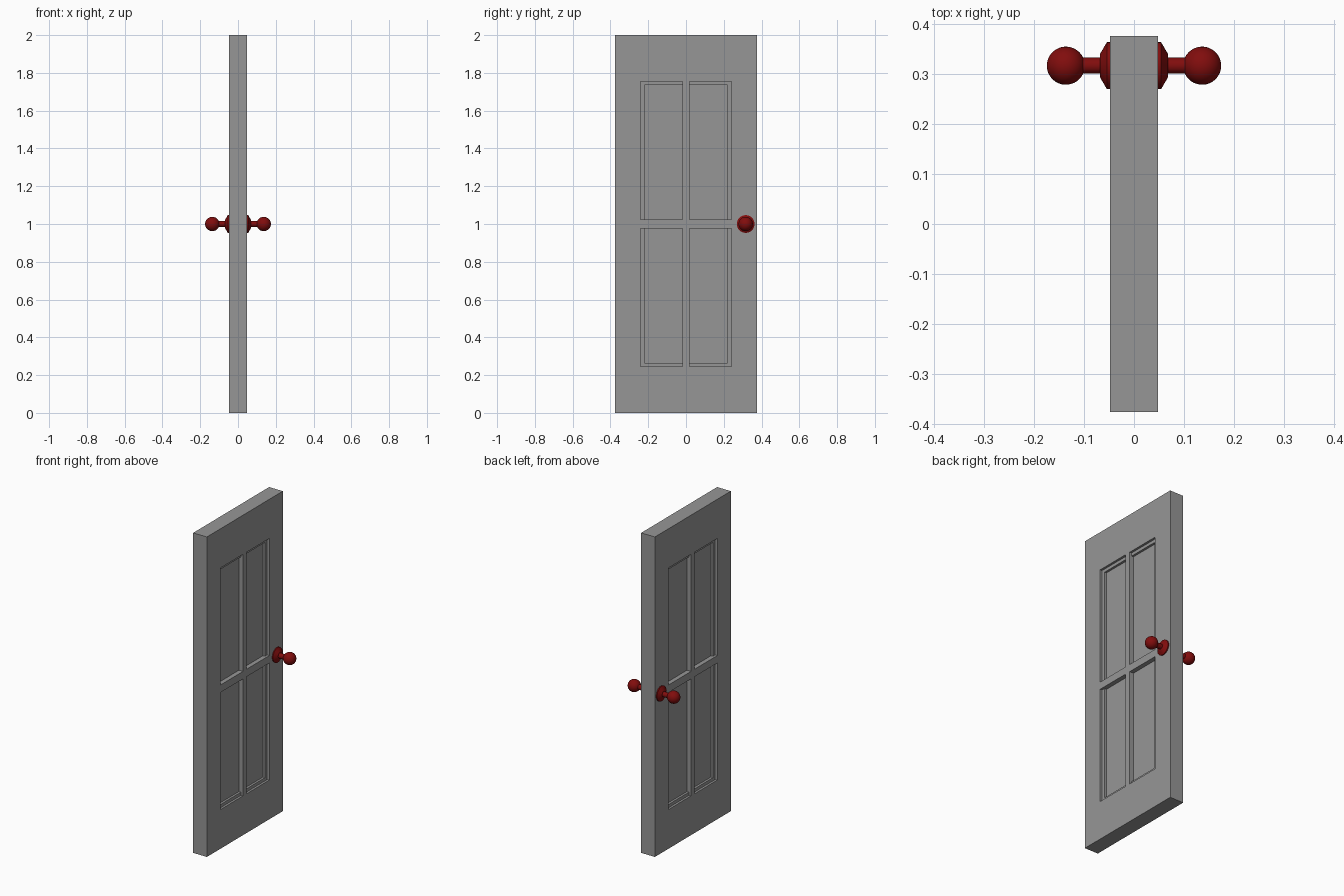
import bpy, bmesh, math
from mathutils import Matrix, Vector

if "Cube" in bpy.data.objects:
    bpy.data.objects.remove(bpy.data.objects["Cube"])

HALF_T, HALF_W, HEIGHT = 0.0475, 0.375, 2.0


def material(name, rgb):
    m = bpy.data.materials.new(name)
    m.diffuse_color = (*rgb, 1.0)
    m.use_nodes = True
    m.node_tree.nodes["Principled BSDF"].inputs["Base Color"].default_value = m.diffuse_color
    return m


grey = material("grey_paint", (0.305, 0.305, 0.305))
red = material("dark_red", (0.22, 0.004, 0.004))


def add_box(bm, lo, hi):
    lo, hi = Vector(lo), Vector(hi)
    mat = Matrix.Translation((lo + hi) / 2) @ Matrix.Diagonal((*(hi - lo), 1.0))
    bmesh.ops.create_cube(bm, size=1.0, matrix=mat)


def mesh_object(name, bm, mat):
    bmesh.ops.recalc_face_normals(bm, faces=bm.faces[:])
    me = bpy.data.meshes.new(name)
    bm.to_mesh(me)
    bm.free()
    ob = bpy.data.objects.new(name, me)
    bpy.context.collection.objects.link(ob)
    me.materials.append(mat)
    return ob


def panel_cutter(name, depth, edge_y, edge_z):
    """Eight boxes, one per panel on both faces of the door."""
    bm = bmesh.new()
    for sx in (-1, 1):
        for sy in (-1, 1):
            for sz in (-1, 1):
                xs = sorted((sx * (HALF_T - depth), sx * (HALF_T + 0.05)))
                ys = sorted((sy * 0.0185, sy * edge_y))
                zs = sorted((1 + sz * 0.0235, 1 + sz * edge_z))
                add_box(bm, (xs[0], ys[0], zs[0]), (xs[1], ys[1], zs[1]))
    ob = mesh_object(name, bm, grey)
    ob.hide_render = True
    return ob


# Door slab
bm = bmesh.new()
add_box(bm, (-HALF_T, -HALF_W, 0), (HALF_T, HALF_W, HEIGHT))
door = mesh_object("door_slab", bm, grey)

# Stepped panel recesses: shallow ledge, then deeper field
cutters = [panel_cutter("ledge_cutter", 0.014, 0.241, 0.755),
           panel_cutter("field_cutter", 0.028, 0.219, 0.735)]
for c in cutters:
    mod = door.modifiers.new(c.name, 'BOOLEAN')
    mod.operation = 'DIFFERENCE'
    mod.solver = 'EXACT'
    mod.object = c
bpy.context.view_layer.update()
deps = bpy.context.evaluated_depsgraph_get()
cut_mesh = bpy.data.meshes.new_from_object(door.evaluated_get(deps))
door.modifiers.clear()
door.data = cut_mesh
for c in cutters:
    bpy.data.objects.remove(c)

# Knob profile (distance from door face centre, radius): rose, neck, ball
R, CX, NECK = 0.038, 0.136, 0.016
profile = [(HALF_T - 0.002, 0.0), (HALF_T - 0.002, 0.047), (0.054, 0.047),
           (0.068, 0.023), (0.068, NECK)]
start = math.asin(NECK / R)
for i in range(17):
    a = start + (math.pi - start) * i / 16
    profile.append((CX - R * math.cos(a), R * math.sin(a) if i < 16 else 0.0))


def knob(name, side):
    bm = bmesh.new()
    vs = [bm.verts.new((side * x, r, 0)) for x, r in profile]
    es = [bm.edges.new(p) for p in zip(vs, vs[1:])]
    bmesh.ops.spin(bm, geom=vs + es, cent=(0, 0, 0), axis=(1, 0, 0),
                   angle=math.tau, steps=32)
    bmesh.ops.remove_doubles(bm, verts=bm.verts[:], dist=1e-5)
    ob = mesh_object(name, bm, red)
    ob.location = (0, 0.316, 1.0)
    bpy.ops.object.select_all(action='DESELECT')
    ob.select_set(True)
    bpy.context.view_layer.objects.active = ob
    bpy.ops.object.shade_smooth_by_angle(angle=math.radians(30))


knob("knob_right", 1)
knob("knob_left", -1)
